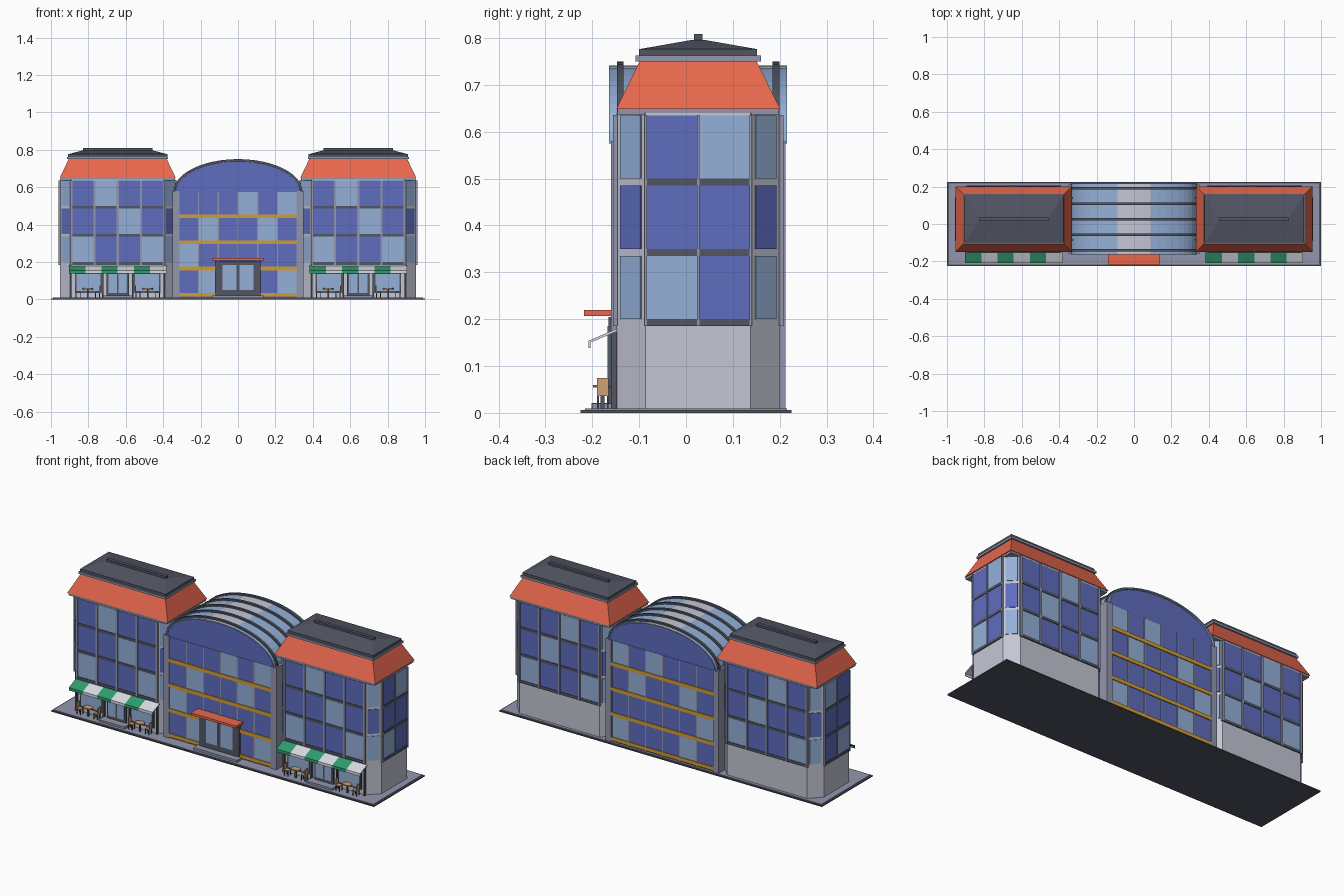
import bpy, bmesh, math
from mathutils import Vector

cube = bpy.data.objects.get("Cube")
if cube:
    bpy.data.objects.remove(cube, do_unlink=True)


def linear(c):
    c /= 255
    return c / 12.92 if c < 0.04045 else ((c + 0.055) / 1.055) ** 2.4


def material(name, *rgb):
    m = bpy.data.materials.new(name)
    col = [linear(c) for c in rgb] + [1]
    m.use_nodes = True
    m.diffuse_color = col
    m.node_tree.nodes["Principled BSDF"].inputs["Base Color"].default_value = col
    return m


WALL = material("pale wall", 196, 198, 212)
FRAME = material("grey frame", 146, 150, 174)
DARK = material("dark slate", 82, 86, 99)
BLUE = material("blue glass", 94, 109, 190)
LIGHT = material("light glass", 148, 176, 216)
RED = material("orange roof", 232, 104, 78)
GOLD = material("gold band", 212, 158, 52)
GREEN = material("green awning", 48, 156, 110)
WHITE = material("white awning", 214, 218, 226)
WOOD = material("wood", 208, 160, 118)


class Part:
    """Collects simple solids into one named object."""

    def __init__(self, name):
        self.name, self.bm, self.mats = name, bmesh.new(), []

    def loft(self, a, b, mat):
        if mat not in self.mats:
            self.mats.append(mat)
        va = [self.bm.verts.new(p) for p in a]
        vb = [self.bm.verts.new(p) for p in b]
        n = len(va)
        faces = [self.bm.faces.new(va[::-1]), self.bm.faces.new(vb)]
        for i in range(n):
            j = (i + 1) % n
            faces.append(self.bm.faces.new((va[i], va[j], vb[j], vb[i])))
        for f in faces:
            f.material_index = self.mats.index(mat)

    def box(self, x0, x1, y0, y1, z0, z1, mat):
        ring = [(x0, y0), (x1, y0), (x1, y1), (x0, y1)]
        self.loft([(*p, z0) for p in ring], [(*p, z1) for p in ring], mat)

    def plate(self, wall, u0, u1, z0, z1, depth, mat):
        """Thin block standing out from a wall running from p to q."""
        p, q = (Vector(w) for w in wall)
        d = (q - p).normalized()
        out = Vector((d.y, -d.x)) * depth
        a, b = p.lerp(q, u0), p.lerp(q, u1)
        ring = [a + out, b + out, b - out * 0.2, a - out * 0.2]
        self.loft([(*r, z0) for r in ring], [(*r, z1) for r in ring], mat)

    def finish(self):
        bmesh.ops.recalc_face_normals(self.bm, faces=self.bm.faces)
        me = bpy.data.meshes.new(self.name)
        self.bm.to_mesh(me)
        self.bm.free()
        for m in self.mats:
            me.materials.append(m)
        ob = bpy.data.objects.new(self.name, me)
        bpy.context.collection.objects.link(ob)


CY = 0.026  # depth centre of the building
GLASS = {"b": BLUE, "L": LIGHT}

# Ground slab
base = Part("ground_slab")
base.box(-1, 1, -0.225, 0.225, 0, 0.006, DARK)
base.box(-0.99, 0.99, -0.216, 0.216, 0.005, 0.009, FRAME)
base.finish()


def glaze(part, wall, rows, inset, framed):
    """Three storeys of panes; rows run from top to bottom."""
    for r, row in enumerate(rows):
        z0 = 0.5 - 0.15 * r
        n = len(row)
        for c, key in enumerate(row):
            part.plate(wall, c / n + inset, (c + 1) / n - inset, z0, z0 + 0.135, 0.003, GLASS[key])
        if framed:
            part.plate(wall, 0, 1, z0 - 0.015, z0, 0.006, DARK)
    if framed:
        n = len(rows[0])
        for c in range(n + 1):
            part.plate(wall, c / n - 0.012, c / n + 0.012, 0.185, 0.636, 0.008, FRAME)


def tower(side, cx):
    X, Y, fx, fy = 0.308, 0.174, 0.248, 0.112
    plan = [(-fx, -Y), (fx, -Y), (X, -fy), (X, fy), (fx, Y), (-fx, Y), (-X, fy), (-X, -fy)]
    plan = [(cx + x, CY + y) for x, y in plan]
    walls = [(plan[i], plan[(i + 1) % 8]) for i in range(8)]

    # Chamfered body
    body = Part(side + "_tower_walls")
    body.loft([(*p, 0.008) for p in plan], [(*p, 0.64) for p in plan], WALL)
    body.finish()

    # Windows, mirrored front to back and side to side
    win = Part(side + "_tower_windows")
    long, short = ["bLbb", "bbLb", "LbbL"], ["bL", "bb", "Lb"]
    flip = lambda rows: [r[::-1] for r in rows]
    for i, rows in {0: long, 4: flip(long), 2: short, 6: flip(short)}.items():
        glaze(win, walls[i], rows, 0.01, True)
    for i in (1, 3, 5, 7):
        glaze(win, walls[i], ["L", "b", "L"], 0.15, False)
    win.finish()

    # Mansard roof, ledge and shallow hipped cap
    roof = Part(side + "_tower_roof")

    def tier(hx0, hy0, hx1, hy1, z0, z1, mat):
        ring = [(-1, -1), (1, -1), (1, 1), (-1, 1)]
        roof.loft([(cx + sx * hx0, CY + sy * hy0, z0) for sx, sy in ring],
                  [(cx + sx * hx1, CY + sy * hy1, z1) for sx, sy in ring], mat)

    tier(0.306, 0.172, 0.306, 0.172, 0.636, 0.648, FRAME)
    tier(0.311, 0.175, 0.262, 0.125, 0.648, 0.75, RED)
    tier(0.27, 0.134, 0.27, 0.134, 0.75, 0.762, FRAME)
    tier(0.265, 0.126, 0.265, 0.126, 0.762, 0.776, DARK)
    tier(0.265, 0.126, 0.19, 0.012, 0.776, 0.796, DARK)
    tier(0.185, 0.009, 0.185, 0.009, 0.794, 0.808, DARK)
    roof.finish()

    # Shop front: door, windows and step
    shop = Part(side + "_shop_front")
    front = walls[0]
    shop.plate(front, 0.38, 0.62, 0.009, 0.15, 0.01, DARK)
    for s in (0.4, 0.51):
        shop.plate(front, s, s + 0.09, 0.035, 0.135, 0.012, LIGHT)
    for s in (0.04, 0.67):
        shop.plate(front, s, s + 0.29, 0.035, 0.145, 0.007, DARK)
        shop.plate(front, s + 0.015, s + 0.275, 0.045, 0.137, 0.009, LIGHT)
    shop.box(cx - 0.08, cx + 0.08, -0.2, -0.148, 0.008, 0.02, FRAME)
    shop.finish()

    # Striped sloping awning with a short valance
    awn = Part(side + "_awning")
    w = 0.52 / 6
    for i in range(6):
        x0 = cx - 0.26 + i * w
        section = [(-0.147, 0.18), (-0.208, 0.154), (-0.208, 0.138), (-0.204, 0.138), (-0.204, 0.15), (-0.147, 0.174)]
        awn.loft([(x0, *p) for p in section], [(x0 + w, *p) for p in section], WHITE if i % 2 else GREEN)
    for x in (-0.25, -0.08, 0.08, 0.25):
        awn.box(cx + x - 0.004, cx + x + 0.004, -0.16, -0.147, 0.009, 0.172, DARK)
    awn.finish()

    # Cafe tables, each with two chairs
    cafe = Part(side + "_cafe_tables")
    for tx in (cx - 0.16, cx + 0.16):
        ring = [(tx + 0.028 * math.cos(a), -0.178 + 0.02 * math.sin(a))
                for a in (k * math.pi / 4 for k in range(8))]
        cafe.loft([(*p, 0.054) for p in ring], [(*p, 0.06) for p in ring], WOOD)
        cafe.box(tx - 0.004, tx + 0.004, -0.182, -0.174, 0.009, 0.055, DARK)
        for s in (-1, 1):
            sx = tx + s * 0.052
            cafe.box(sx - 0.013, sx + 0.013, -0.19, -0.165, 0.036, 0.041, WOOD)
            bx = sx + s * 0.013
            cafe.box(bx - 0.002, bx + 0.002, -0.19, -0.165, 0.036, 0.074, WOOD)
            for lx in (-0.011, 0.011):
                for ly in (-0.188, -0.167):
                    cafe.box(sx + lx - 0.002, sx + lx + 0.002, ly - 0.002, ly + 0.002, 0.009, 0.037, DARK)
    cafe.finish()


for side, cx in (("right", -0.643), ("left", 0.643)):
    tower(side, cx)

# Central hall with arched ends
SPRING, STEPS = 0.575, 24


def arc(rx, rz):
    return [(rx * math.cos(math.pi * i / STEPS), SPRING + rz * math.sin(math.pi * i / STEPS))
            for i in range(STEPS + 1)]


hall = Part("hall_body")
outline = [(-0.33, 0.008), (0.33, 0.008)] + arc(0.33, 0.16)
hall.loft([(x, CY - 0.178, z) for x, z in outline], [(x, CY + 0.178, z) for x, z in outline], BLUE)
for s in (-1, 1):
    x0, x1 = sorted((s * 0.316, s * 0.35))
    hall.box(x0, x1, CY - 0.186, CY + 0.186, 0.008, 0.58, FRAME)
hall.finish()


def vault(part, rx, rz, t, y0, y1, mat_rule):
    outer, inner = arc(rx, rz), arc(rx - t, rz - t)
    for i in range(STEPS):
        quad = [outer[i], outer[i + 1], inner[i + 1], inner[i]]
        mat = mat_rule((outer[i][0] + outer[i + 1][0]) / 2)
        part.loft([(x, y0, z) for x, z in quad], [(x, y1, z) for x, z in quad], mat)


# Barrel roof with a pale centre strip and dark ribs
barrel = Part("barrel_roof")
vault(barrel, 0.336, 0.166, 0.006, CY - 0.19, CY + 0.19, lambda x: WALL if abs(x) < 0.088 else LIGHT)
barrel.finish()
ribs = Part("roof_ribs")
for k in range(-2, 3):
    y = CY + k * 0.083
    vault(ribs, 0.345, 0.175, 0.012, y - 0.007, y + 0.007, lambda x: DARK)
ribs.finish()

# Hall glazing grid on both ends
grid = Part("hall_windows")
hall_rows = ["bbbLbL", "bLbbLb", "Lbbbbb", "bLbbbL"]
for s in (-1, 1):
    y = CY + s * 0.178
    wall = ((s * 0.316, y), (-s * 0.316, y)) if s > 0 else ((-0.316, y), (0.316, y))
    for r, row in enumerate(hall_rows):
        z0 = 0.445 - 0.14 * r
        for c, key in enumerate(row if s < 0 else row[::-1]):
            grid.plate(wall, c / 6, (c + 1) / 6, z0, z0 + 0.13, 0.002, GLASS[key])
        grid.plate(wall, 0, 1, z0 - 0.01, z0 + 0.01, 0.007, GOLD)
    for c in range(7):
        grid.plate(wall, c / 6 - 0.005, c / 6 + 0.005, 0.01, 0.575, 0.005, FRAME)
grid.finish()

# Main entrance
door = Part("main_entrance")
door.box(-0.122, 0.122, -0.165, -0.15, 0.02, 0.205, DARK)
for x in (-0.082, 0.008):
    door.box(x, x + 0.074, -0.168, -0.16, 0.05, 0.185, LIGHT)
door.box(-0.14, 0.14, -0.218, -0.15, 0.207, 0.22, RED)
door.box(-0.135, 0.135, -0.202, -0.15, 0.008, 0.021, FRAME)
door.finish()
